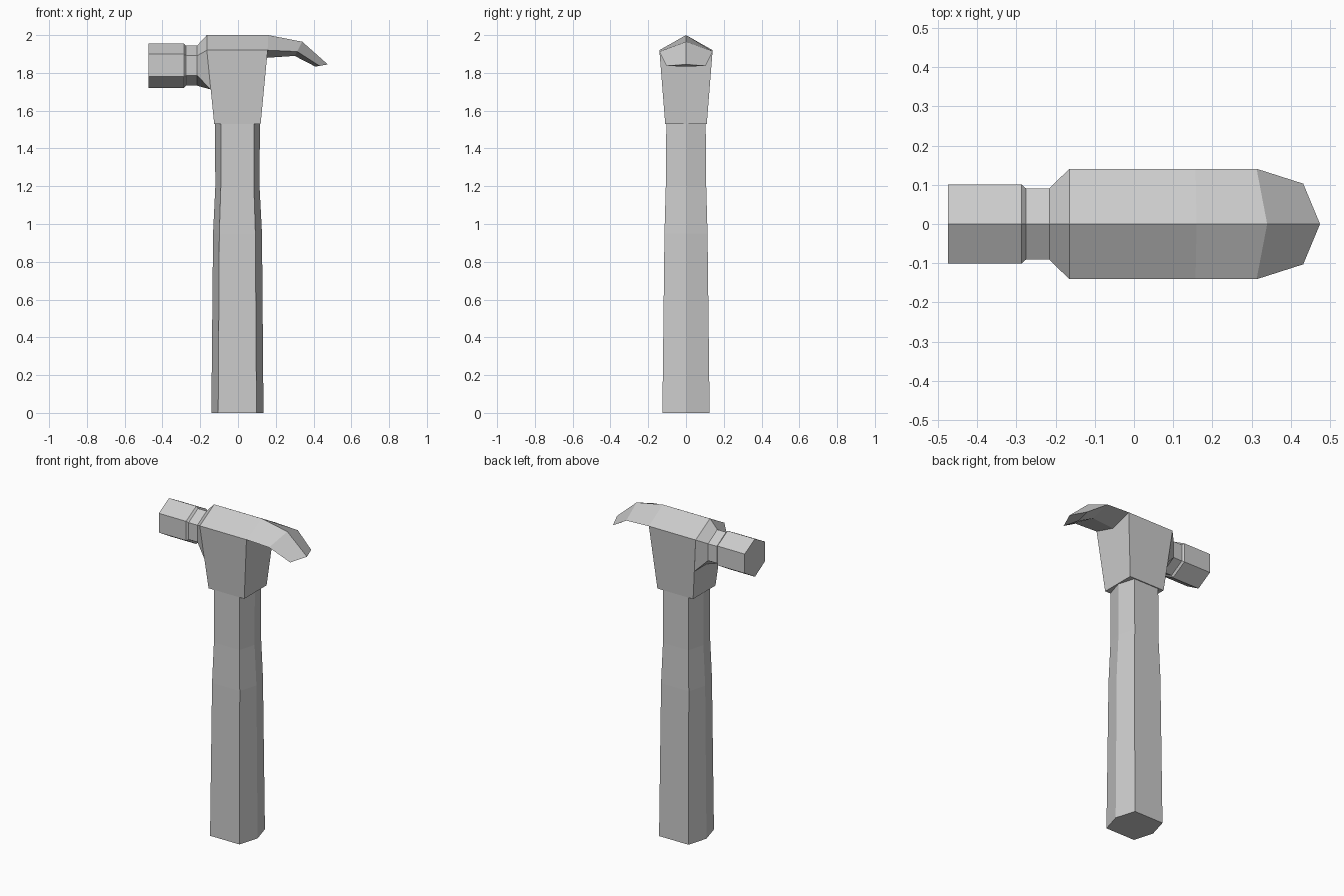
import bpy, bmesh

if "Cube" in bpy.data.objects:
    bpy.data.objects.remove(bpy.data.objects["Cube"])


def loft(name, rings):
    """Skin matching rings of points and cap both ends, with flat faces."""
    bm = bmesh.new()
    loops = [[bm.verts.new(p) for p in ring] for ring in rings]
    n = len(loops[0])
    for a, b in zip(loops, loops[1:]):
        for i in range(n):
            j = (i + 1) % n
            bm.faces.new((a[i], a[j], b[j], b[i]))
    bm.faces.new(loops[0])
    bm.faces.new(loops[-1])
    bmesh.ops.recalc_face_normals(bm, faces=bm.faces)
    mesh = bpy.data.meshes.new(name)
    bm.to_mesh(mesh)
    bm.free()
    obj = bpy.data.objects.new(name, mesh)
    bpy.context.collection.objects.link(obj)
    return obj


def mirror_ring(top, sides, bottom):
    """Ring across y: centre top, +y side points, centre bottom, -y side points."""
    left = [(x, -y, z) for x, y, z in reversed(sides)]
    return [top] + sides + [bottom] + left


# Handle: six-sided grip with a slight waist (z, left, right, flat left, flat right, half depth)
def handle_ring(z, left, right, fl, fr, d):
    return mirror_ring((left, 0, z), [(fl, d, z), (fr, d, z)], (right, 0, z))


loft("handle", [handle_ring(*s) for s in (
    (0.00, -0.141, 0.135, -0.105, 0.098, 0.125),
    (0.95, -0.132, 0.127, -0.099, 0.092, 0.114),
    (1.20, -0.120, 0.114, -0.091, 0.084, 0.107),
    (1.54, -0.122, 0.116, -0.091, 0.084, 0.104))])


# Socket: tapered block that grips the top of the handle
def rect(z, x0, x1, d):
    return [(x0, -d, z), (x1, -d, z), (x1, d, z), (x0, d, z)]


loft("head_socket", [rect(1.53, -0.126, 0.120, 0.110),
                     rect(1.92, -0.165, 0.157, 0.141)])

# Ridged roof continuing into the bent claw
loft("roof_and_claw", [
    mirror_ring((-0.165, 0, 2.0), [(-0.165, 0.141, 1.92)], (-0.155, 0, 1.88)),
    mirror_ring((0.160, 0, 2.0), [(0.157, 0.141, 1.92)], (0.153, 0, 1.88)),
    mirror_ring((0.340, 0, 1.965), [(0.313, 0.141, 1.913)], (0.300, 0, 1.89)),
    mirror_ring((0.475, 0, 1.845), [(0.432, 0.103, 1.837)], (0.410, 0, 1.833))])


# Striking face, neck and flare into the socket
def hexagon(x, top, hi, lo, bottom, d):
    return mirror_ring((x, 0, top), [(x, d, hi), (x, d, lo)], (x, 0, bottom))


loft("striking_head", [
    hexagon(-0.475, 1.956, 1.900, 1.780, 1.720, 0.101),
    hexagon(-0.287, 1.956, 1.900, 1.780, 1.720, 0.101),
    hexagon(-0.276, 1.945, 1.891, 1.786, 1.732, 0.091),
    hexagon(-0.216, 1.945, 1.891, 1.786, 1.732, 0.091),
    mirror_ring((-0.165, 0, 2.0), [(-0.165, 0.141, 1.92), (-0.144, 0.124, 1.712)],
                (-0.144, 0, 1.712))])
